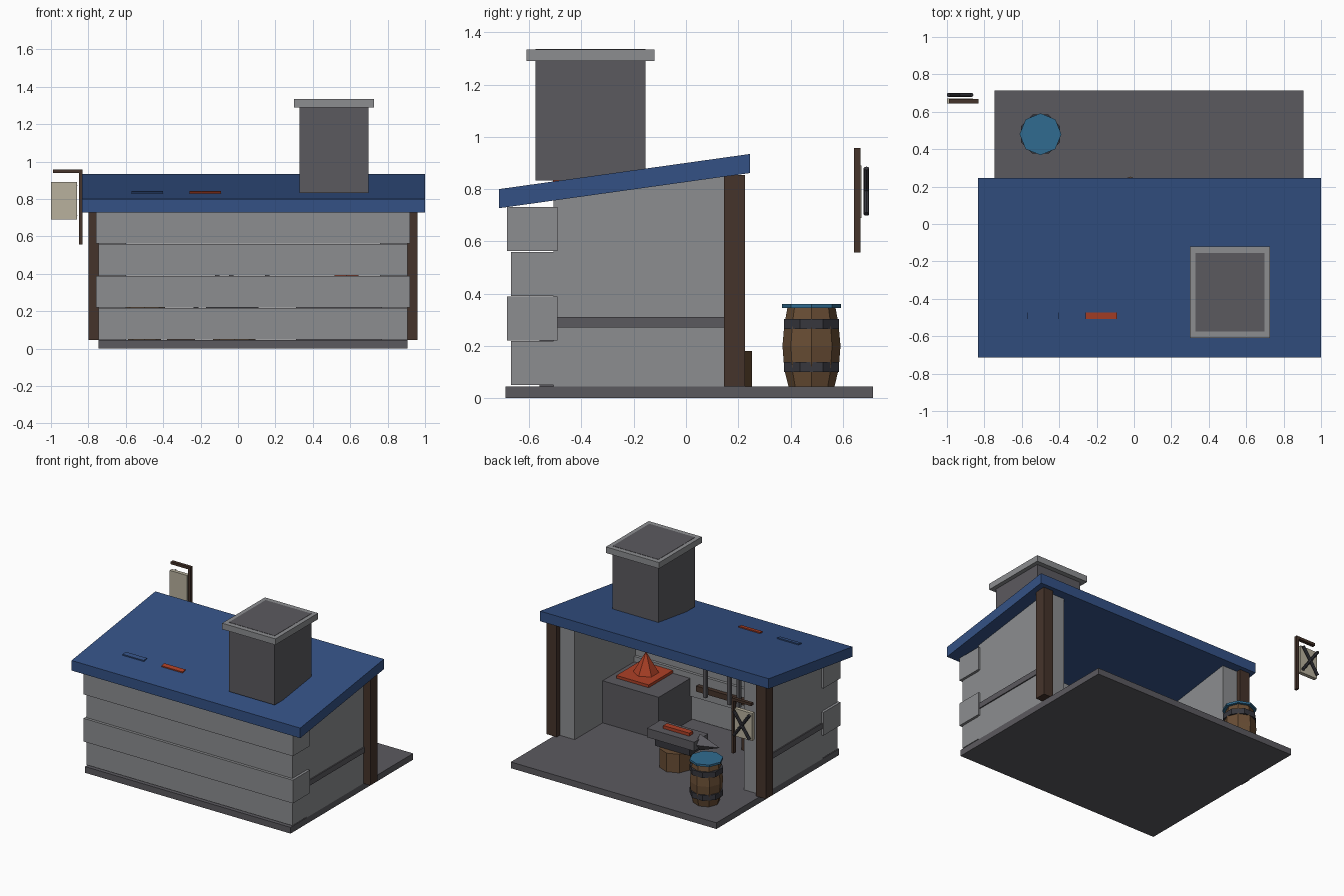
import bpy
import bmesh
import math
from mathutils import Matrix, Vector

cube = bpy.data.objects.get("Cube")
if cube:
    bpy.data.objects.remove(cube)


def material(name, r, g, b):
    m = bpy.data.materials.new(name)
    m.use_nodes = True
    m.diffuse_color = (r, g, b, 1)
    for node in m.node_tree.nodes:
        if node.type == 'BSDF_PRINCIPLED':
            node.inputs["Base Color"].default_value = (r, g, b, 1)
    return m


BLUE = material("roof_blue", 0.034, 0.083, 0.235)
STONE = material("light_stone", 0.262, 0.268, 0.28)
SLATE = material("dark_stone", 0.105, 0.101, 0.114)
TIMBER = material("dark_timber", 0.06, 0.034, 0.024)
OAK = material("barrel_oak", 0.14, 0.075, 0.035)
IRON = material("dark_iron", 0.038, 0.038, 0.047)
EMBER = material("ember_orange", 0.42, 0.052, 0.02)
WATER = material("water_blue", 0.03, 0.148, 0.28)
CREAM = material("sign_cream", 0.48, 0.44, 0.34)


def finish(name, bm, mat):
    bmesh.ops.recalc_face_normals(bm, faces=bm.faces)
    me = bpy.data.meshes.new(name)
    bm.to_mesh(me)
    bm.free()
    me.materials.append(mat)
    ob = bpy.data.objects.new(name, me)
    bpy.context.collection.objects.link(ob)
    return ob


def box(name, mat, x, y, z):
    """Box from (min, max) spans."""
    bm = bmesh.new()
    bmesh.ops.create_cube(bm, size=1)
    spans = (x, y, z)
    for v in bm.verts:
        v.co = Vector([(s[0] + s[1]) / 2 + c * (s[1] - s[0]) for s, c in zip(spans, v.co)])
    return finish(name, bm, mat)


def side_profile(name, mat, points, x0, x1):
    """Polygon in the y-z plane extruded along x."""
    bm = bmesh.new()
    face = bm.faces.new([bm.verts.new((x0, y, z)) for y, z in points])
    new = bmesh.ops.extrude_face_region(bm, geom=[face])["geom"]
    bmesh.ops.translate(bm, vec=(x1 - x0, 0, 0),
                        verts=[g for g in new if isinstance(g, bmesh.types.BMVert)])
    # Close the starting side as well
    if not any(all(abs(v.co.x - x0) < 1e-6 for v in f.verts) for f in bm.faces):
        bmesh.ops.holes_fill(bm, edges=bm.edges)
    return finish(name, bm, mat)


def cone(name, mat, centre, r1, r2, depth, sides=8, turn=None):
    bm = bmesh.new()
    bmesh.ops.create_cone(bm, cap_ends=True, segments=sides, radius1=r1, radius2=r2, depth=depth)
    bm.transform(Matrix.Translation(centre) @ (turn or Matrix()))
    return finish(name, bm, mat)


def lathe(name, mat, centre, profile, sides=8, turn=0):
    """Stack of rings from (radius, z) pairs, capped at both ends."""
    bm = bmesh.new()
    rings = []
    for r, z in profile:
        angles = [turn + i * math.tau / sides for i in range(sides)]
        rings.append([bm.verts.new((centre[0] + r * math.cos(a), centre[1] + r * math.sin(a), z))
                      for a in angles])
    for a, b in zip(rings, rings[1:]):
        for i in range(sides):
            j = (i + 1) % sides
            bm.faces.new((a[i], a[j], b[j], b[i]))
    bm.faces.new(rings[0])
    bm.faces.new(rings[-1])
    return finish(name, bm, mat)


def roof_under(y):
    return 0.727 + 0.14 * (y + 0.715)


# Floor slab and sloping roof
box("floor_slab", SLATE, (-0.745, 0.905), (-0.69, 0.715), (0, 0.045))
y0, y1 = -0.715, 0.245
side_profile("roof", BLUE, [(y0, roof_under(y0)), (y1, roof_under(y1)),
                            (y1, roof_under(y1) + 0.073), (y0, roof_under(y0) + 0.073)], -0.835, 1.0)

# Loose shingles on the roof
for name, mat, x in (("blue_shingle", BLUE, -0.57), ("orange_shingle", EMBER, -0.26)):
    side_profile(name, mat, [(-0.508, 0.822), (-0.474, 0.827), (-0.474, 0.842), (-0.508, 0.837)], x, x + 0.17)

# Front wall of stacked courses, every other one wider
for i in range(4):
    grow = 0.015 * (i % 2)
    z = 0.05 + 0.171 * i
    box(f"wall_course_{i + 1}", STONE, (-0.745 - grow, 0.905 + grow),
        (-0.67 - grow, -0.506 + grow), (z, z + 0.168))

# Side walls with a dark string course, and the rear posts
for side in (-1, 1):
    label = "left" if side > 0 else "right"

    def span(a, b):
        return sorted((0.08 + side * a, 0.08 + side * b))
    side_profile(label + "_wall", STONE, [(-0.506, 0.045), (0.19, 0.045), (0.19, roof_under(0.19)),
                                          (-0.506, roof_under(-0.506))], *span(0.68, 0.825))
    box(label + "_wall_band", SLATE, span(0.8, 0.833), (-0.5, 0.15), (0.27, 0.31))
    box(label + "_post", TIMBER, span(0.8, 0.88), (0.145, 0.225), (0.045, 0.853))

# Chimney with cap
box("chimney_cap", STONE, (0.3, 0.727), (-0.61, -0.12), (1.29, 1.334))
box("chimney", SLATE, (0.33, 0.697), (-0.575, -0.155), (0.833, 1.336))

# Hearth with coals and flame
box("hearth", SLATE, (0.31, 0.77), (-0.56, -0.13), (0.045, 0.35))
box("coal_bed", EMBER, (0.45, 0.71), (-0.525, -0.215), (0.35, 0.37))
cone("flame", EMBER, (0.58, -0.37, 0.445), 0.085, 0, 0.15, 6)

# Anvil on a stump with a hot bar
ax, ay = -0.03, 0.14
lathe("anvil_stump", OAK, (-0.02, ay), [(0.113, 0.045), (0.113, 0.18)])
box("anvil_waist", IRON, (ax - 0.14, ax + 0.14), (ay - 0.06, ay + 0.06), (0.18, 0.235))
box("anvil_top", SLATE, (ax - 0.19, ax + 0.19), (ay - 0.08, ay + 0.08), (0.235, 0.3))
cone("anvil_horn", SLATE, (ax - 0.26, ay, 0.268), 0.06, 0, 0.16, 4,
     Matrix.Rotation(-math.pi / 2, 4, 'Y'))
box("hot_bar", EMBER, (ax - 0.11, ax + 0.1), (ay - 0.022, ay + 0.022), (0.3, 0.322))

# Tool rack on the inside of the front wall, with a small crate nearby
box("tool_rack", TIMBER, (-0.21, 0.24), (-0.49, -0.46), (0.285, 0.325))
for i, x in enumerate((0.157, -0.036, -0.11)):
    box(f"tool_{i + 1}", SLATE, (x - 0.012, x + 0.012), (-0.46, -0.436), (0.27, 0.5))
box("small_crate", TIMBER, (-0.38, -0.23), (-0.42, -0.31), (0.045, 0.14))

# Water barrel with iron hoops
bc = (-0.5, 0.48)
lathe("barrel", OAK, bc, [(0.088, 0.045), (0.104, 0.11), (0.111, 0.2), (0.104, 0.28), (0.092, 0.347)])
for name, z in (("lower_hoop", 0.1), ("upper_hoop", 0.265)):
    lathe(name, IRON, bc, [(0.113, z), (0.113, z + 0.039)], turn=math.pi / 8)
lathe("barrel_water", WATER, bc, [(0.112, 0.345), (0.112, 0.36)])

# Hanging sign with a crossed pair of iron rods
box("sign_pole", TIMBER, (-0.85, -0.832), (0.643, 0.667), (0.557, 0.957))
box("sign_arm", TIMBER, (-0.99, -0.832), (0.643, 0.667), (0.938, 0.957))
box("sign_board", CREAM, (-1.0, -0.86), (0.645, 0.672), (0.69, 0.89))
for i, tilt in enumerate((-0.62, 0.62)):
    cone(f"sign_rod_{i + 1}", IRON, (-0.93, 0.69, 0.792), 0.011, 0.011, 0.215, 8,
         Matrix.Rotation(tilt, 4, 'Y'))
